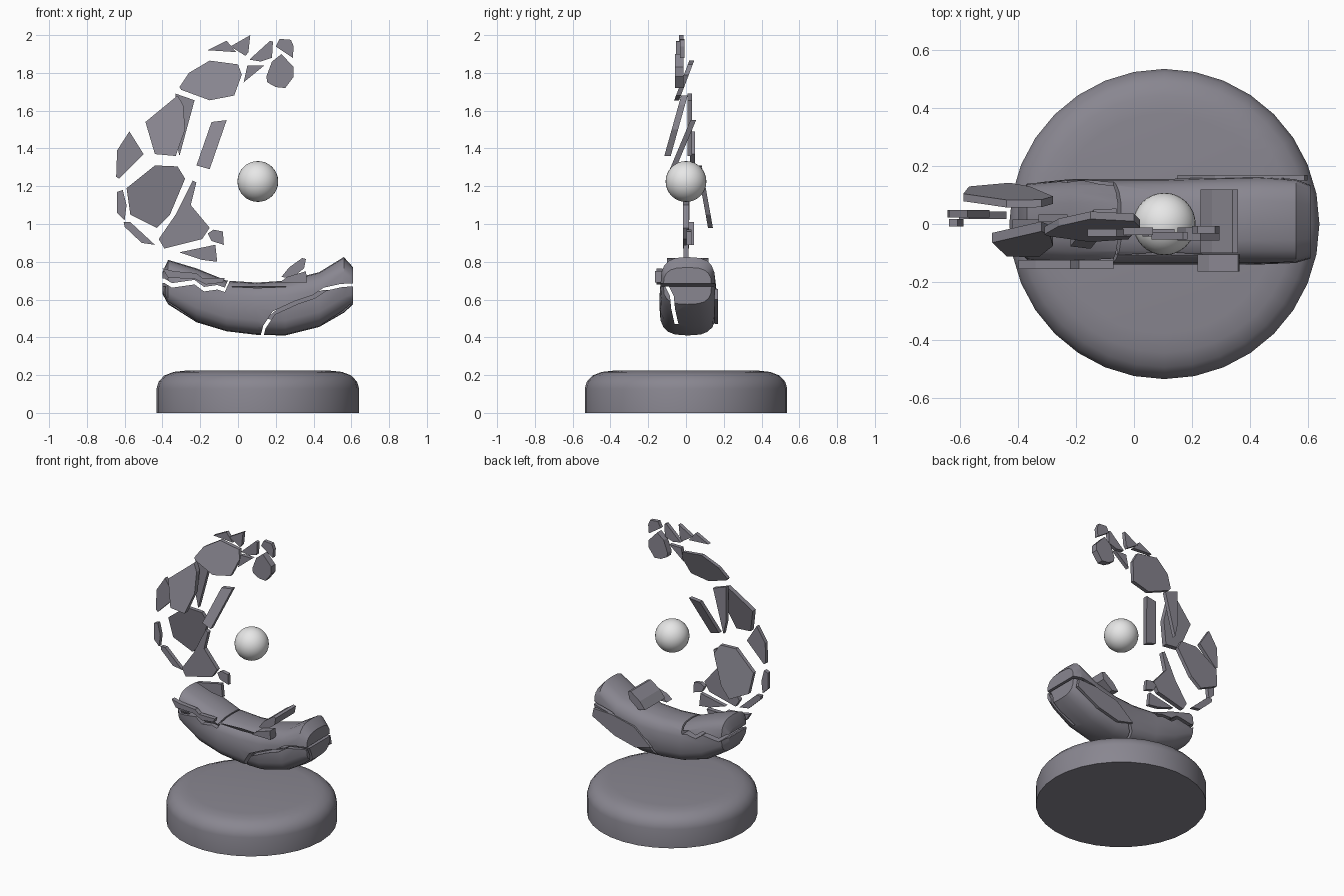
import bpy, bmesh, math
from mathutils import Vector


def material(name, rgb):
    m = bpy.data.materials.new(name)
    m.diffuse_color = (*rgb, 1)
    return m


STONE = material("dark stone", (0.25, 0.24, 0.28))
PEARL = material("pale pearl", (0.8, 0.8, 0.8))


def finish(bm, name, mat=STONE, smooth=None):
    bmesh.ops.recalc_face_normals(bm, faces=bm.faces)
    me = bpy.data.meshes.new(name)
    bm.to_mesh(me)
    bm.free()
    ob = bpy.data.objects.new(name, me)
    bpy.context.collection.objects.link(ob)
    me.materials.append(mat)
    if smooth:
        shade(ob, smooth)
    return ob


def activate(ob):
    bpy.ops.object.select_all(action='DESELECT')
    ob.select_set(True)
    bpy.context.view_layer.objects.active = ob


def shade(ob, degrees):
    activate(ob)
    bpy.ops.object.shade_smooth_by_angle(angle=math.radians(degrees))


def skin(rings, name, smooth=None):
    """Joins matching closed rings and caps both ends."""
    bm = bmesh.new()
    vs = [[bm.verts.new(p) for p in r] for r in rings]
    n = len(vs[0])
    for a, b in zip(vs, vs[1:]):
        for i in range(n):
            j = (i + 1) % n
            bm.faces.new((a[i], a[j], b[j], b[i]))
    bm.faces.new(vs[0])
    bm.faces.new(vs[-1])
    return finish(bm, name, smooth=smooth)


def slab(name, outline, y=0.0, thick=0.026, slope=0.0):
    """Plate with an x-z outline; slope leans it back with height."""
    zc = sum(p[1] for p in outline) / len(outline)
    rings = [[(x, y + slope * (z - zc) + o, z) for x, z in outline]
             for o in (-thick / 2, thick / 2)]
    return skin(rings, name)


# Round base with a soft upper rim
profile = [(0.536, 0), (0.536, 0.13), (0.525, 0.165), (0.495, 0.198), (0.445, 0.217), (0.38, 0.224)]
skin([[(0.105 + r * math.cos(math.tau * i / 32), r * math.sin(math.tau * i / 32), z)
       for i in range(32)] for r, z in profile], "base", 40)

# Floating pearl
bm = bmesh.new()
bmesh.ops.create_uvsphere(bm, u_segments=32, v_segments=16, radius=0.108)
bmesh.ops.translate(bm, verts=bm.verts, vec=(0.105, 0, 1.225))
finish(bm, "pearl", PEARL, 60)

# Curved lower body: x, bottom, top, front, back
stations = [(-0.40, 0.63, 0.745, -0.09, 0.10), (-0.37, 0.575, 0.81, -0.125, 0.14),
            (-0.22, 0.48, 0.765, -0.14, 0.155), (-0.06, 0.432, 0.70, -0.14, 0.155),
            (0.10, 0.413, 0.69, -0.14, 0.155), (0.25, 0.41, 0.70, -0.14, 0.16),
            (0.43, 0.455, 0.745, -0.14, 0.165), (0.56, 0.53, 0.825, -0.135, 0.155),
            (0.61, 0.575, 0.77, -0.12, 0.135)]


def rounded(x, lo, hi, front, back):
    ring = []
    for i in range(20):
        a = math.tau * i / 20
        c, s = math.cos(a), math.sin(a)
        u = math.copysign(abs(c) ** 0.68, c)
        v = math.copysign(abs(s) ** 0.68, s)
        ring.append((x, (front + back) / 2 + u * (back - front) / 2,
                     (lo + hi) / 2 + v * (hi - lo) / 2))
    return ring


body = skin([rounded(*s) for s in stations], "body")


def band(path, d):
    """Closed strip around a path, widened along d."""
    d = Vector(d)
    pts = [Vector(p) for p in path]
    return [tuple(p + d) for p in pts] + [tuple(p - d) for p in reversed(pts)]


# Cracks that split the body into pieces
left = band([(-0.5, 0.705), (-0.39, 0.70), (-0.35, 0.675), (-0.23, 0.692), (-0.18, 0.655),
             (-0.11, 0.665), (-0.07, 0.652), (-0.03, 0.74)], (0, 0.012))
right = band([(0.12, 0.38), (0.14, 0.455), (0.19, 0.53), (0.31, 0.585), (0.40, 0.615),
              (0.46, 0.655), (0.55, 0.675), (0.68, 0.68)], (-0.006, 0.008))
side = band([(-0.10, 0.67), (-0.075, 0.62), (-0.068, 0.55), (-0.05, 0.47)], (0.01, 0))
cutters = [slab("left_crack_cutter", left, 0, 0.6), slab("right_crack_cutter", right, 0, 0.6),
           skin([[(x, y, z) for y, z in side] for x in (-0.5, 0.7)], "side_crack_cutter")]
for c in cutters:
    c.hide_render = True
    mod = body.modifiers.new("crack", 'BOOLEAN')
    mod.operation = 'DIFFERENCE'
    mod.solver = 'EXACT'
    mod.object = c
    activate(body)
    bpy.ops.object.modifier_apply(modifier=mod.name)
for c in cutters:
    bpy.data.objects.remove(c)
shade(body, 30)

# Loose plates lying on the body
slab("left_plate", [(-0.40, 0.765), (-0.34, 0.75), (-0.22, 0.74), (-0.19, 0.715), (-0.07, 0.715),
                    (-0.08, 0.69), (-0.17, 0.68), (-0.23, 0.71), (-0.37, 0.715)], -0.14, 0.03)
slab("top_chip", [(0.23, 0.72), (0.27, 0.77), (0.34, 0.82), (0.36, 0.815), (0.35, 0.765),
                  (0.28, 0.71)], 0.01, 0.22)
slab("front_chip", [(0.22, 0.69), (0.26, 0.72), (0.36, 0.75), (0.365, 0.69)], -0.135, 0.06)
slab("back_plate", [(0.15, 0.50), (0.28, 0.61), (0.45, 0.65), (0.59, 0.655), (0.60, 0.60),
                    (0.43, 0.51), (0.27, 0.47)], 0.16, 0.02)

# Floating shards, from the tip of the crescent downwards
slab("tip_shard_a", [(0.20, 1.94), (0.22, 1.98), (0.28, 1.975), (0.295, 1.94), (0.29, 1.88)], -0.02)
slab("tip_shard_b", [(0.15, 1.78), (0.18, 1.86), (0.23, 1.90), (0.295, 1.83), (0.295, 1.78),
                     (0.25, 1.72), (0.20, 1.725), (0.155, 1.75)], -0.035, 0.045)
slab("tip_shard_c", [(0.06, 1.87), (0.17, 1.97), (0.185, 1.965), (0.18, 1.88), (0.12, 1.86)], -0.04)
slab("tip_shard_d", [(0.03, 1.75), (0.05, 1.84), (0.14, 1.84)], -0.03)
slab("tip_shard_e", [(-0.04, 1.94), (0.065, 2.0), (0.055, 1.91), (0.04, 1.89)], -0.025)
slab("tip_shard_f", [(-0.16, 1.92), (-0.06, 1.97), (-0.01, 1.91)], -0.03)
slab("upper_shard", [(-0.31, 1.725), (-0.26, 1.80), (-0.15, 1.865), (0.0, 1.845), (0.02, 1.79),
                     (-0.02, 1.68), (-0.15, 1.655), (-0.30, 1.71)], -0.01, 0.026, 0.38)
slab("shoulder_shard", [(-0.49, 1.54), (-0.32, 1.68), (-0.29, 1.63), (-0.28, 1.50),
                        (-0.33, 1.36), (-0.44, 1.37)], -0.055, 0.034, 0.28)
slab("shoulder_sliver", [(-0.33, 1.69), (-0.23, 1.655), (-0.31, 1.36), (-0.33, 1.45)], 0.02)
slab("inner_shard", [(-0.14, 1.54), (-0.06, 1.55), (-0.15, 1.29), (-0.22, 1.31)], -0.015, 0.03, 0.42)
slab("outer_shard", [(-0.64, 1.39), (-0.575, 1.49), (-0.50, 1.37), (-0.63, 1.24),
                     (-0.645, 1.25)], 0.035)
slab("large_shard", [(-0.59, 1.19), (-0.44, 1.31), (-0.32, 1.305), (-0.28, 1.24), (-0.36, 1.05),
                     (-0.43, 0.98), (-0.57, 1.05)], 0.097, 0.026, -0.18)
slab("outer_sliver", [(-0.64, 1.17), (-0.61, 1.18), (-0.59, 1.10), (-0.60, 1.02), (-0.64, 1.06)], 0.005)
slab("lower_sliver", [(-0.605, 1.01), (-0.57, 1.01), (-0.44, 0.89), (-0.51, 0.90), (-0.60, 0.985)], 0.03)
slab("lower_shard", [(-0.24, 1.23), (-0.22, 1.22), (-0.25, 1.10), (-0.15, 0.98), (-0.19, 0.92),
                     (-0.39, 0.87), (-0.42, 0.92), (-0.33, 1.05)], 0.0, 0.03)
slab("small_shard", [(-0.16, 0.95), (-0.13, 0.97), (-0.08, 0.96), (-0.075, 0.89), (-0.14, 0.91)], 0.015)
slab("bottom_shard", [(-0.31, 0.85), (-0.12, 0.89), (-0.11, 0.80), (-0.19, 0.81)], 0.0)
